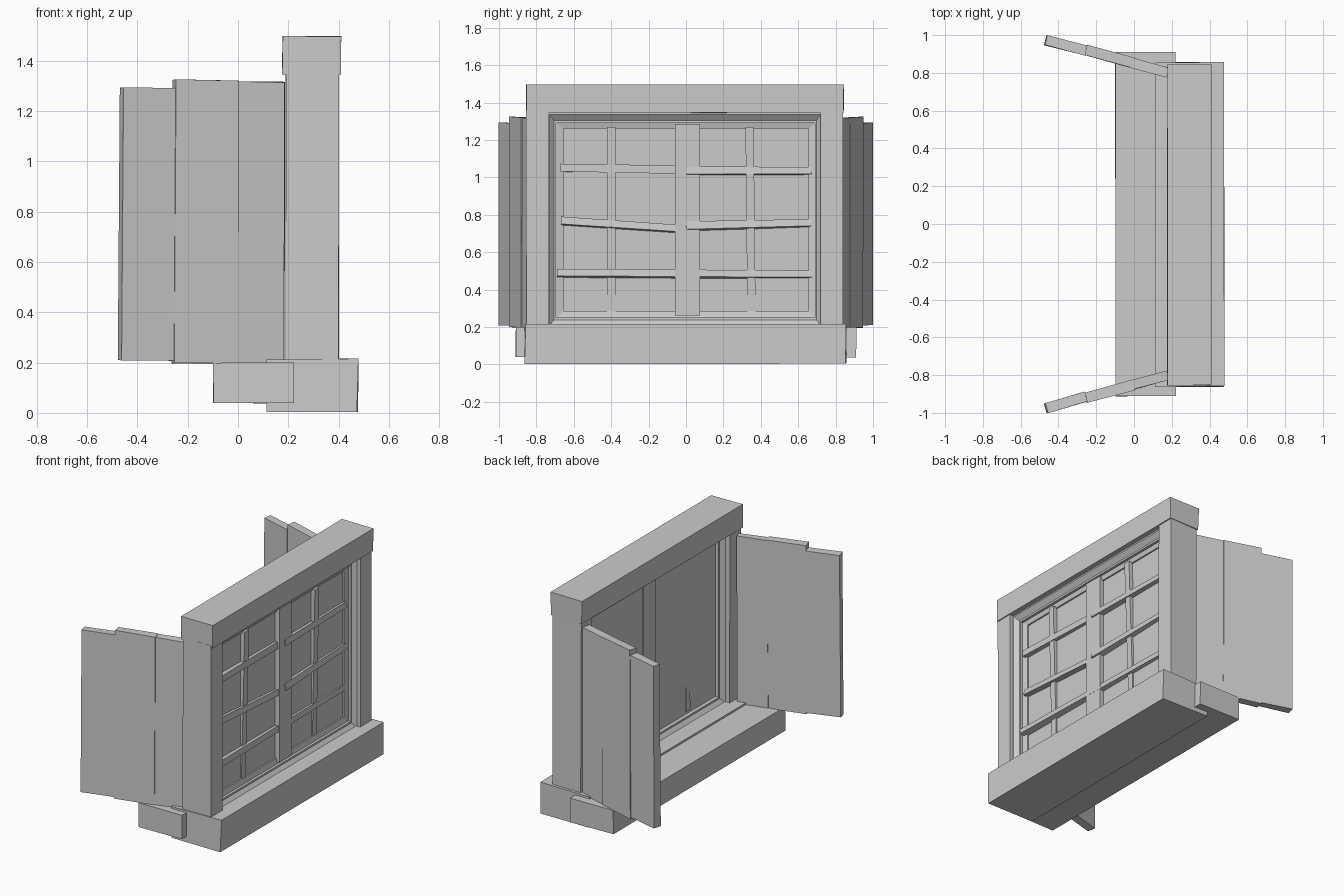
import bpy, bmesh, math, random
from mathutils import Matrix, Vector, Euler

if "Cube" in bpy.data.objects:
    bpy.data.objects.remove(bpy.data.objects["Cube"])

random.seed(4)


def finish(name, bm):
    bmesh.ops.recalc_face_normals(bm, faces=bm.faces)
    mesh = bpy.data.meshes.new(name)
    bm.to_mesh(mesh)
    bm.free()
    obj = bpy.data.objects.new(name, mesh)
    bpy.context.collection.objects.link(obj)
    return obj


def block(name, lo, hi, rot=(0, 0, 0), wobble=0.0):
    """Box between two corners, turned about its middle, with hand-cut corners."""
    lo, hi = Vector(lo), Vector(hi)
    turn = Matrix.Translation((lo + hi) / 2) @ Euler(rot).to_matrix().to_4x4()
    bm = bmesh.new()
    bmesh.ops.create_cube(bm, size=1)
    for v in bm.verts:
        v.co = v.co * (hi - lo)
        v.co += Vector([random.uniform(-wobble, wobble) for _ in range(3)])
    bm.transform(turn)
    return finish(name, bm)


def ring(name, outer, inner, profile):
    """Mitred rectangular frame; profile points are (x, 0=outer .. 1=inner)."""
    bm = bmesh.new()
    loops = []
    for a, b in [(0, 2), (1, 2), (1, 3), (0, 3)]:
        loops.append([bm.verts.new((x, outer[a] + t * (inner[a] - outer[a]),
                                    outer[b] + t * (inner[b] - outer[b])))
                      for x, t in profile])
    n = len(profile)
    for i in range(4):
        p, q = loops[i], loops[(i + 1) % 4]
        for k in range(n):
            m = (k + 1) % n
            bm.faces.new((p[k], q[k], q[m], p[m]))
    return finish(name, bm)


# Stone surround
block("outer_sill", (0.115, -0.86, 0.005), (0.475, 0.855, 0.213), wobble=0.004)
block("inner_sill", (-0.10, -0.91, 0.038), (0.22, 0.91, 0.201), wobble=0.003)
block("lintel", (0.178, -0.855, 1.345), (0.41, 0.845, 1.498), wobble=0.003)
for name, a, b in (("left_post", -0.855, -0.735), ("right_post", 0.72, 0.838)):
    block(name, (0.19, a, 0.19), (0.40, b, 1.36), wobble=0.002)

# Moulded window frame
ring("window_frame", (-0.745, 0.73, 0.19, 1.355), (-0.695, 0.69, 0.25, 1.29),
     [(0.22, 0), (0.375, 0), (0.375, 0.3), (0.35, 0.8), (0.35, 1),
      (0.245, 1), (0.245, 0.8), (0.22, 0.3)])
ring("sash_border", (-0.70, 0.70, 0.24, 1.30), (-0.655, 0.655, 0.285, 1.26),
     [(0.27, 0), (0.335, 0), (0.325, 1), (0.27, 1)])

# Pane
block("pane", (0.27, -0.70, 0.24), (0.315, 0.70, 1.30))

# Upright glazing bars
block("mullion", (0.262, -0.06, 0.26), (0.345, 0.075, 1.285), (0, 0, 0.02))
for name, y, tilt in (("left_upright", -0.40, 0.0), ("right_upright", 0.345, 0.01)):
    block(name, (0.275, y - 0.022, 0.27), (0.333, y + 0.022, 1.27), (tilt, 0.025, 0))

# Crooked cross bars: height at each end and roll
bars = [(-0.67, -0.04, 0.765, 0.72, 0.5), (0.0, 0.67, 0.735, 0.752, 0.45),
        (-0.67, -0.04, 1.05, 1.04, 0.1), (0.0, 0.67, 1.03, 1.03, 0.4),
        (-0.69, 0.67, 0.485, 0.475, 0.5)]
for i, (y0, y1, z0, z1, roll) in enumerate(bars):
    z = (z0 + z1) / 2
    block(f"cross_bar_{i}", (0.277, y0, z - 0.02), (0.343, y1, z + 0.02),
          (math.atan2(z1 - z0, y1 - y0), -roll * 0.5, 0.02), wobble=0.003)

# Open plank shutters
planks = [(0.0, 0.20, 0.20, 1.315, 0.0), (0.19, 0.45, 0.197, 1.322, 0.003),
          (0.45, 0.667, 0.21, 1.29, -0.002)]
hinge, swing = Vector((0.177, 0.80, 0)), math.radians(15.3)
along = Vector((-math.cos(swing), math.sin(swing), 0))
normal = Vector((math.sin(swing), math.cos(swing), 0))
for label, side in (("left", -1), ("right", 1)):
    for i, (s0, s1, z0, z1, push) in enumerate(planks):
        c = hinge + along * (s0 + s1) / 2 + normal * push
        c.y *= side
        half = Vector(((s1 - s0) / 2, 0.027, (z1 - z0) / 2))
        c.z = (z0 + z1) / 2
        block(f"{label}_shutter_plank_{i}", c - half, c + half,
              (0, 0.004, -side * swing), wobble=0.003)
